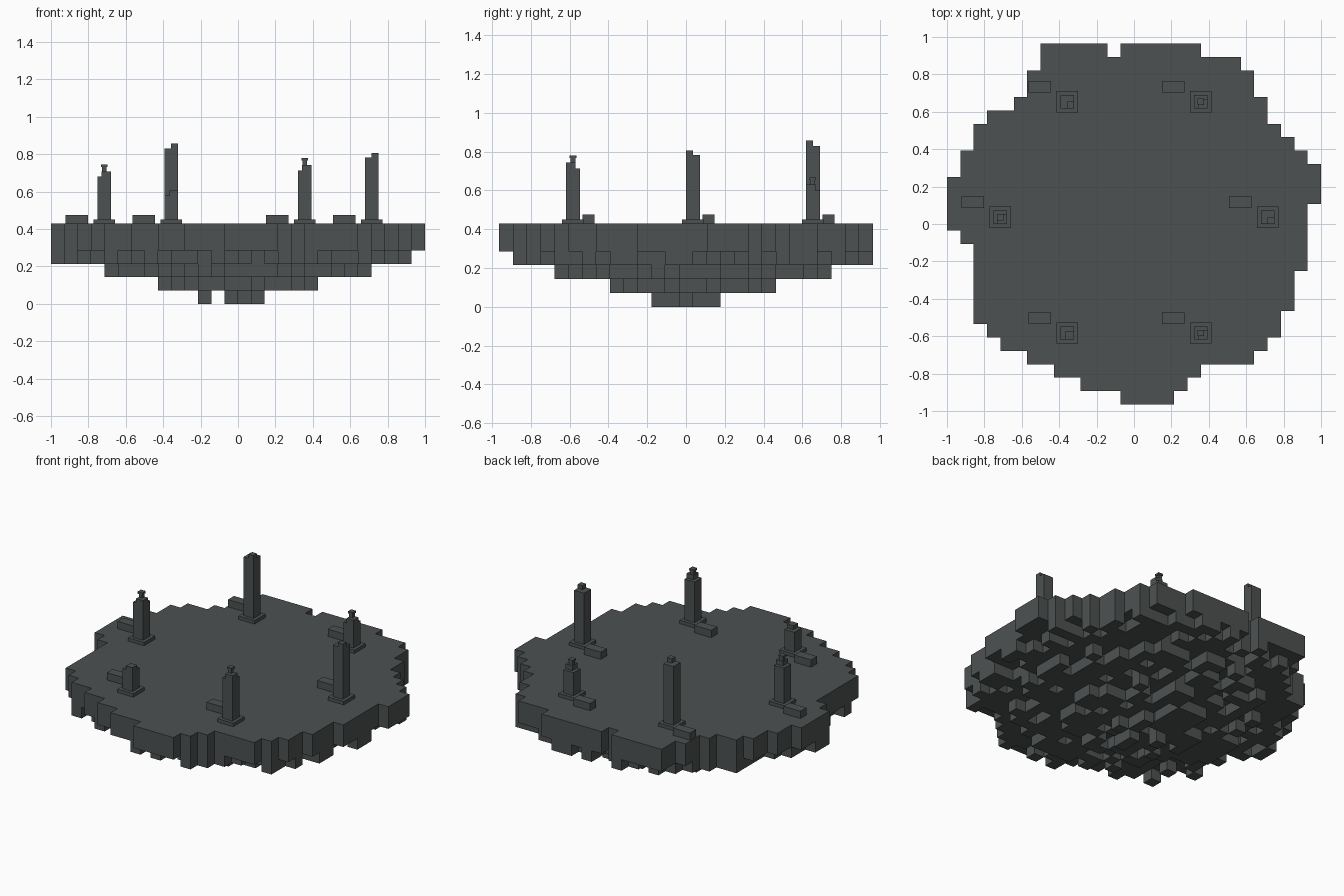
import bpy
import bmesh
import math
import random

if "Cube" in bpy.data.objects:
    bpy.data.objects.remove(bpy.data.objects["Cube"])

random.seed(7)
C = 2 / 28                    # block size
Y0 = -27 * C / 2              # front edge of the block grid
CY = C / 2                    # centre line of the ring of pillars
TOP = 6 * C

stone = bpy.data.materials.new("dark_stone")
stone.diffuse_color = (0.075, 0.083, 0.083, 1)
stone.use_nodes = True
stone.node_tree.nodes["Principled BSDF"].inputs["Base Color"].default_value = stone.diffuse_color


def finish(name, bm):
    mesh = bpy.data.meshes.new(name)
    bmesh.ops.recalc_face_normals(bm, faces=bm.faces)
    bm.to_mesh(mesh)
    bm.free()
    mesh.materials.append(stone)
    obj = bpy.data.objects.new(name, mesh)
    bpy.context.collection.objects.link(obj)


def add_box(bm, x, y, z0, z1, sx, sy):
    """Box centred on x, y and reaching from z0 to z1."""
    verts = bmesh.ops.create_cube(bm, size=1)["verts"]
    for v in verts:
        v.co = (x + v.co.x * sx, y + v.co.y * sy,
                (z0 + z1) / 2 + v.co.z * (z1 - z0))


# Island outline: first and last column of each row, front to back
left = [13, 10, 8, 6, 4, 3, 2, 2, 2, 2, 2, 2, 1, 0, 0, 0, 0,
        1, 1, 2, 2, 3, 5, 6, 6, 7, 7]
right = [17, 18, 19, 23, 24, 25, 25, 26, 26, 26, 27, 27, 27, 27, 27, 28, 28,
         28, 27, 26, 25, 24, 24, 23, 23, 22, 19]

# Lowest block layer of every column: a stepped bowl with ragged blocks
tips = {(11, 13), (13, 11), (13, 12), (14, 14), (15, 13), (14, 15)}
steps = [(0.43, 1), (0.71, 2), (0.966, 3)]
bottom = {}
for j in range(27):
    for i in range(left[j], right[j]):
        if (i, j) == (12, 26):          # notch in the back edge
            continue
        x, y = (i + 0.5) * C - 1, Y0 + (j + 0.5) * C - CY
        r = math.hypot(x, y)
        level = 4
        for limit, layer in steps:
            if r < limit and j > 0:
                level = layer
                on_axis = min(abs(x), abs(y)) < 0.05 and r > limit - 0.06
                # blocks are missing more often near the rim of each step
                chance = 0.5 if r > limit - 0.1 else 0.25
                if not on_axis and random.random() < chance:
                    level += 1
                break
        bottom[i, j] = 0 if (i, j) in tips else min(level, 4)

# Floating island: only the exposed block faces
bm = bmesh.new()


def quad(points):
    bm.faces.new([bm.verts.new(p) for p in points])


for (i, j), low in bottom.items():
    x0, y0 = i * C - 1, Y0 + j * C
    x1, y1 = x0 + C, y0 + C
    ring = [(x0, y0), (x1, y0), (x1, y1), (x0, y1)]
    quad([(x, y, TOP) for x, y in ring])
    quad([(x, y, low * C) for x, y in reversed(ring)])
    for k, (di, dj) in enumerate([(0, -1), (1, 0), (0, 1), (-1, 0)]):
        a, b = ring[k], ring[(k + 1) % 4]
        for layer in range(low, bottom.get((i + di, j + dj), 6)):
            z0, z1 = layer * C, (layer + 1) * C
            quad([(*a, z0), (*b, z0), (*b, z1), (*a, z1)])
bmesh.ops.remove_doubles(bm, verts=bm.verts, dist=0.0005)
finish("island", bm)

# Ring of ruined pillars: angle, shaft top, chipped block top, block width, finial
pillars = [
    (0, 0.782, 0.807, 0.036, False),
    (60, 0.600, 0.630, 0.050, True),
    (120, 0.830, 0.857, 0.036, False),
    (180, 0.680, 0.707, 0.050, True),
    (240, 0.580, 0.605, 0.046, False),
    (300, 0.714, 0.743, 0.050, True),
]
for angle, shaft, chip, width, finial in pillars:
    px = 10 * C * math.cos(math.radians(angle))
    py = 10 * C * math.sin(math.radians(angle)) + CY

    # Pillar with plinth, shaft and broken top
    bm = bmesh.new()
    add_box(bm, px, py, TOP, TOP + 0.022, 0.114, 0.114)
    add_box(bm, px, py, TOP + 0.022, shaft, C, C)
    off = (C - width) / 2
    add_box(bm, px + off, py - off, shaft, chip, width, width)
    if finial:
        add_box(bm, px, py, chip, chip + 0.024, 0.024, 0.024)
        add_box(bm, px, py, chip + 0.024, chip + 0.037, 0.034, 0.034)
    finish(f"pillar_{angle}", bm)

    # Fallen slab beside the pillar
    bm = bmesh.new()
    add_box(bm, px - 0.147, py + 0.08, TOP, TOP + 0.047, 0.121, 0.061)
    finish(f"fallen_slab_{angle}", bm)
